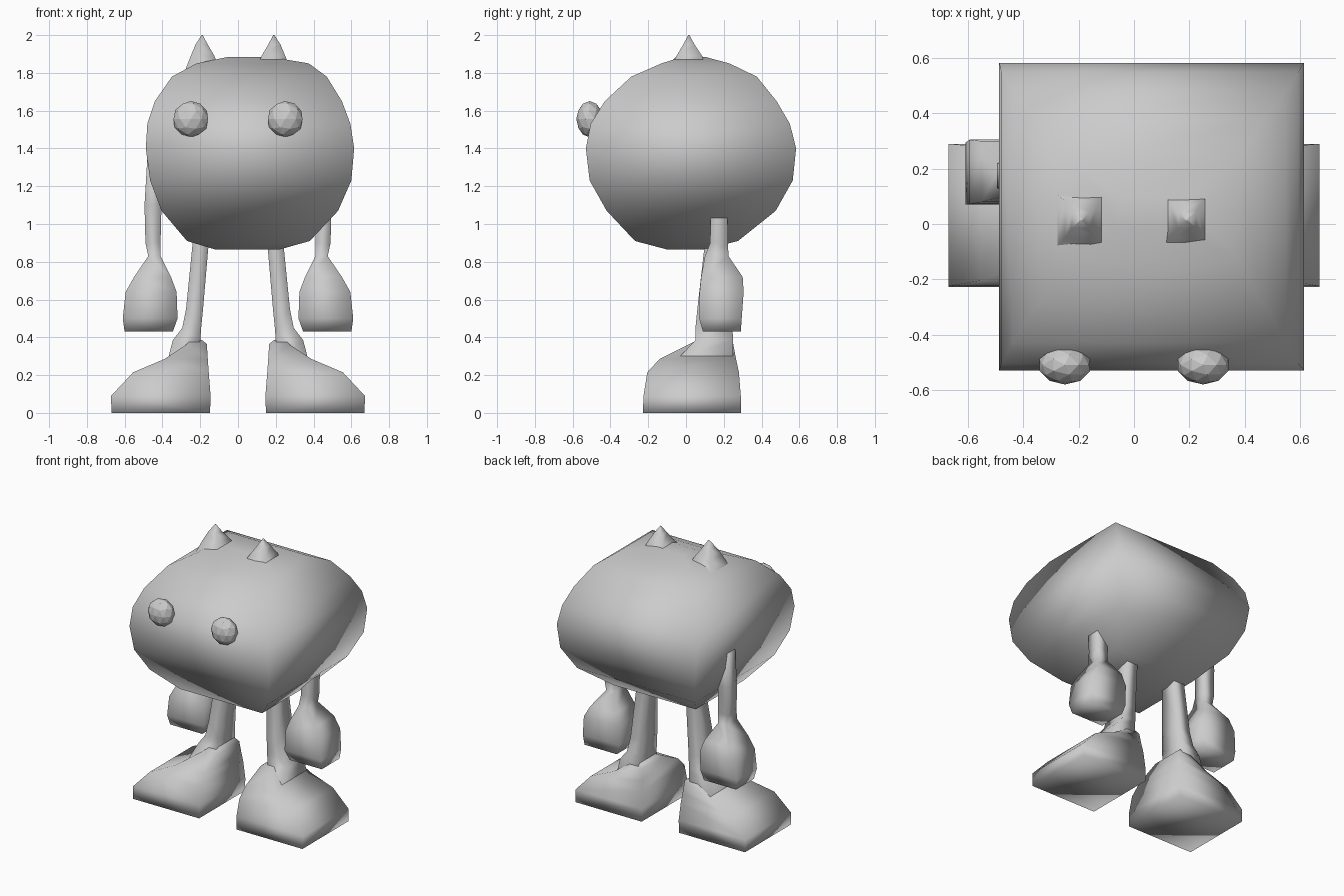
import bpy, bmesh
from mathutils import Matrix


def loft(name, rings, side=1, smooth_angle=None):
    """Skin rectangular rings (z, x0, x1, y0, y1); side=-1 mirrors in x."""
    bm = bmesh.new()
    loops = []
    for z, x0, x1, y0, y1 in rings:
        corners = ((x0, y0), (x1, y0), (x1, y1), (x0, y1))
        # z may be a pair (inner height, outer height) for slanted rings
        zi, zo = z if isinstance(z, tuple) else (z, z)
        heights = (zi, zo, zo, zi)
        loops.append([bm.verts.new((side * x, y, h)) for (x, y), h in zip(corners, heights)])
    for a, b in zip(loops, loops[1:]):
        for i in range(4):
            j = (i + 1) % 4
            bm.faces.new((a[i], a[j], b[j], b[i]))
    bm.faces.new(loops[0][::-1])
    bm.faces.new(loops[-1])
    bmesh.ops.recalc_face_normals(bm, faces=bm.faces)
    for f in bm.faces:
        f.smooth = True
    mesh = bpy.data.meshes.new(name)
    bm.to_mesh(mesh)
    bm.free()
    obj = bpy.data.objects.new(name, mesh)
    bpy.context.collection.objects.link(obj)
    return obj


# Pillow-shaped body, slightly off centre
loft("body", [
    (0.865, -0.12, 0.22, -0.10, 0.10),
    (0.91, -0.27, 0.38, -0.27, 0.275),
    (1.07, -0.405, 0.53, -0.42, 0.475),
    (1.23, -0.465, 0.60, -0.51, 0.565),
    (1.40, -0.488, 0.615, -0.53, 0.583),
    (1.53, -0.48, 0.595, -0.505, 0.55),
    (1.65, -0.44, 0.55, -0.43, 0.48),
    (1.78, -0.35, 0.47, -0.29, 0.375),
    (1.85, -0.22, 0.375, -0.13, 0.23),
    (1.885, -0.05, 0.17, -0.02, 0.10)])

for side, label in ((-1, "left"), (1, "right")):
    # Pointed ear with a flared outer base
    loft("ear_" + label, [
        ((1.76, 1.66), 0.09, 0.39, -0.16, 0.24),
        ((1.85, 1.80), 0.11, 0.285, -0.085, 0.11),
        (1.89, 0.125, 0.25, -0.05, 0.085),
        (1.95, 0.16, 0.225, -0.015, 0.045),
        (2.00, 0.187, 0.193, 0.012, 0.018)], side)

    # Faceted eye
    bm = bmesh.new()
    bmesh.ops.create_icosphere(
        bm, subdivisions=2, radius=0.096,
        matrix=Matrix.Translation((side * 0.25, -0.51, 1.555)) @ Matrix.Diagonal((1, 0.74, 1, 1)))
    mesh = bpy.data.meshes.new("eye_" + label)
    bm.to_mesh(mesh)
    bm.free()
    bpy.context.collection.objects.link(bpy.data.objects.new("eye_" + label, mesh))

    # Thin arm widening into a mitten hand
    loft("arm_" + label, [
        (0.43, 0.345, 0.60, 0.09, 0.29),
        (0.50, 0.32, 0.61, 0.07, 0.295),
        (0.64, 0.325, 0.595, 0.072, 0.305),
        (0.72, 0.355, 0.55, 0.08, 0.30),
        (0.83, 0.41, 0.475, 0.10, 0.225),
        (0.90, 0.41, 0.49, 0.128, 0.222),
        (1.10, 0.405, 0.495, 0.13, 0.22),
        (1.35, 0.39, 0.48, 0.13, 0.22)], side)

    # Leg flaring at the ankle
    loft("leg_" + label, [
        (0.19, 0.22, 0.39, -0.12, 0.24),
        (0.27, 0.21, 0.375, -0.06, 0.25),
        (0.385, 0.20, 0.345, 0.05, 0.25),
        (0.45, 0.195, 0.295, 0.05, 0.245),
        (0.55, 0.185, 0.275, 0.06, 0.235),
        (0.90, 0.155, 0.24, 0.10, 0.22),
        (1.00, 0.15, 0.235, 0.10, 0.22)], side)

    # Wide wedge-shaped foot
    loft("foot_" + label, [
        (0.0, 0.148, 0.67, -0.228, 0.29),
        (0.09, 0.145, 0.672, -0.225, 0.29),
        (0.215, 0.155, 0.555, -0.205, 0.28),
        (0.285, 0.16, 0.39, -0.14, 0.265),
        (0.365, 0.165, 0.27, 0.02, 0.25),
        (0.385, 0.19, 0.25, 0.06, 0.24)], side)
